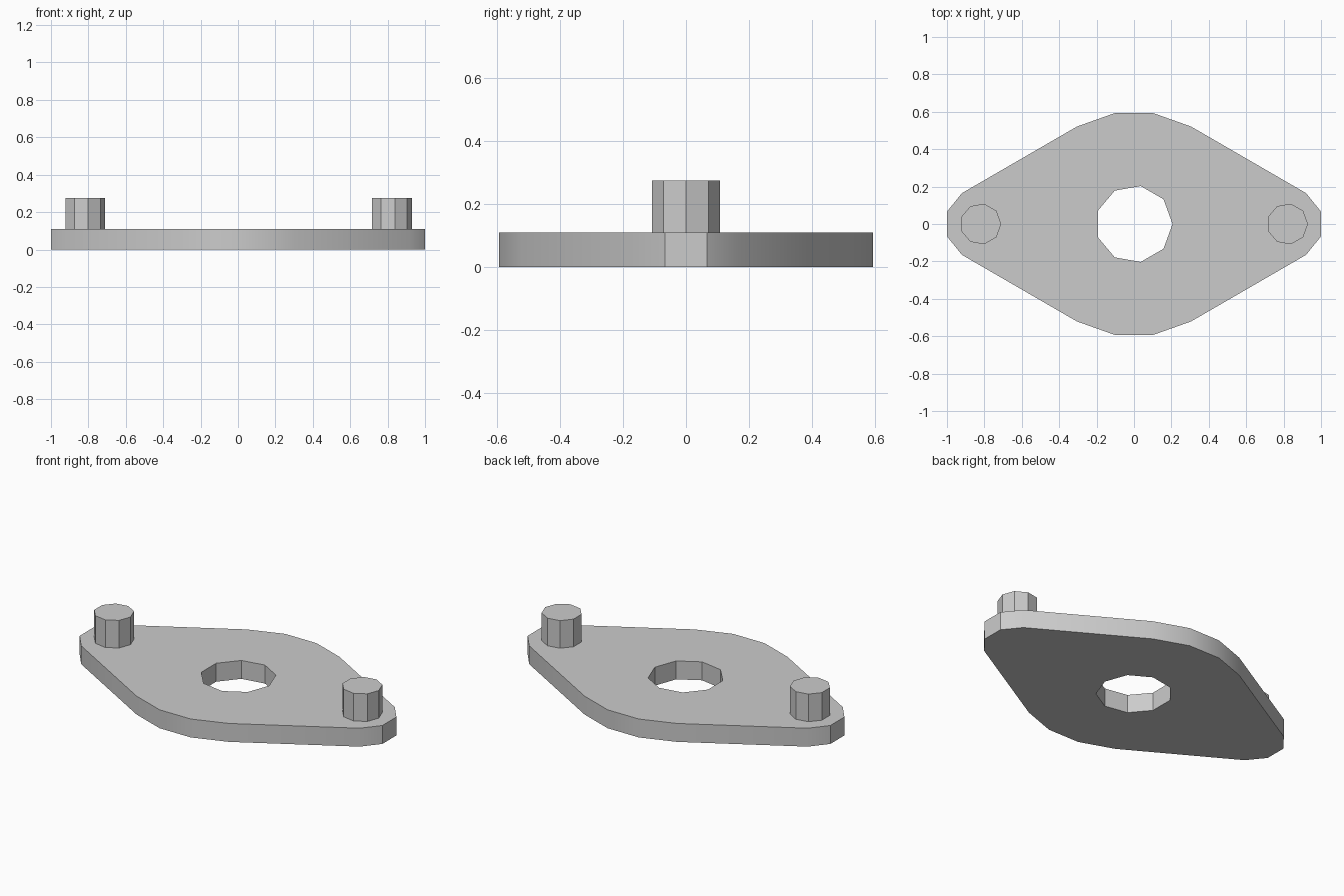
import bpy
import bmesh
from math import cos, sin, tau, radians

cube = bpy.data.objects.get("Cube")
if cube:
    bpy.data.objects.remove(cube, do_unlink=True)

PLATE_TOP, PIN_TOP = 0.11, 0.275
PIN_X, PIN_R, HOLE_R, SIDES = 0.82, 0.11, 0.206, 9

grey = bpy.data.materials.new("light grey")
grey.use_nodes = True
colour = (0.6, 0.6, 0.6, 1)
grey.diffuse_color = colour
grey.node_tree.nodes["Principled BSDF"].inputs["Base Color"].default_value = colour


def ring(radius, cx=0.0):
    """Regular polygon with one corner towards +x."""
    return [(cx + radius * cos(tau * i / SIDES), radius * sin(tau * i / SIDES))
            for i in range(SIDES)]


def prism(name, loops, z0, z1):
    """Fill the loops (outline, then holes) and extrude them upwards."""
    bm = bmesh.new()
    edges = []
    for loop in loops:
        verts = [bm.verts.new((x, y, z0)) for x, y in loop]
        edges += [bm.edges.new((v, verts[i - 1])) for i, v in enumerate(verts)]
    bmesh.ops.triangle_fill(bm, edges=edges, use_beauty=True, normal=(0, 0, 1))
    base = bm.faces[:]
    top = bmesh.ops.extrude_face_region(bm, geom=base, use_keep_orig=True)
    bmesh.ops.translate(bm, vec=(0, 0, z1 - z0),
                        verts=[v for v in top["geom"] if isinstance(v, bmesh.types.BMVert)])
    bmesh.ops.recalc_face_normals(bm, faces=bm.faces[:])
    mesh = bpy.data.meshes.new(name)
    bm.to_mesh(mesh)
    bm.free()
    mesh.materials.append(grey)
    obj = bpy.data.objects.new(name, mesh)
    bpy.context.collection.objects.link(obj)
    bpy.ops.object.select_all(action='DESELECT')
    obj.select_set(True)
    bpy.context.view_layer.objects.active = obj
    bpy.ops.object.shade_smooth_by_angle(angle=radians(30))
    return obj


# Plate: one quarter of the outline, mirrored round, with a central hole
quarter = [(1.0, 0.066), (0.92, 0.165), (0.305, 0.521), (0.103, 0.593)]
half = quarter + [(-x, y) for x, y in reversed(quarter)]
outline = half + [(x, -y) for x, y in reversed(half)]
prism("plate", [outline, ring(HOLE_R)], 0, PLATE_TOP)

# Pins standing at both ends
for name, side in (("left_pin", 1), ("right_pin", -1)):
    prism(name, [ring(PIN_R, side * PIN_X)], PLATE_TOP, PIN_TOP)
